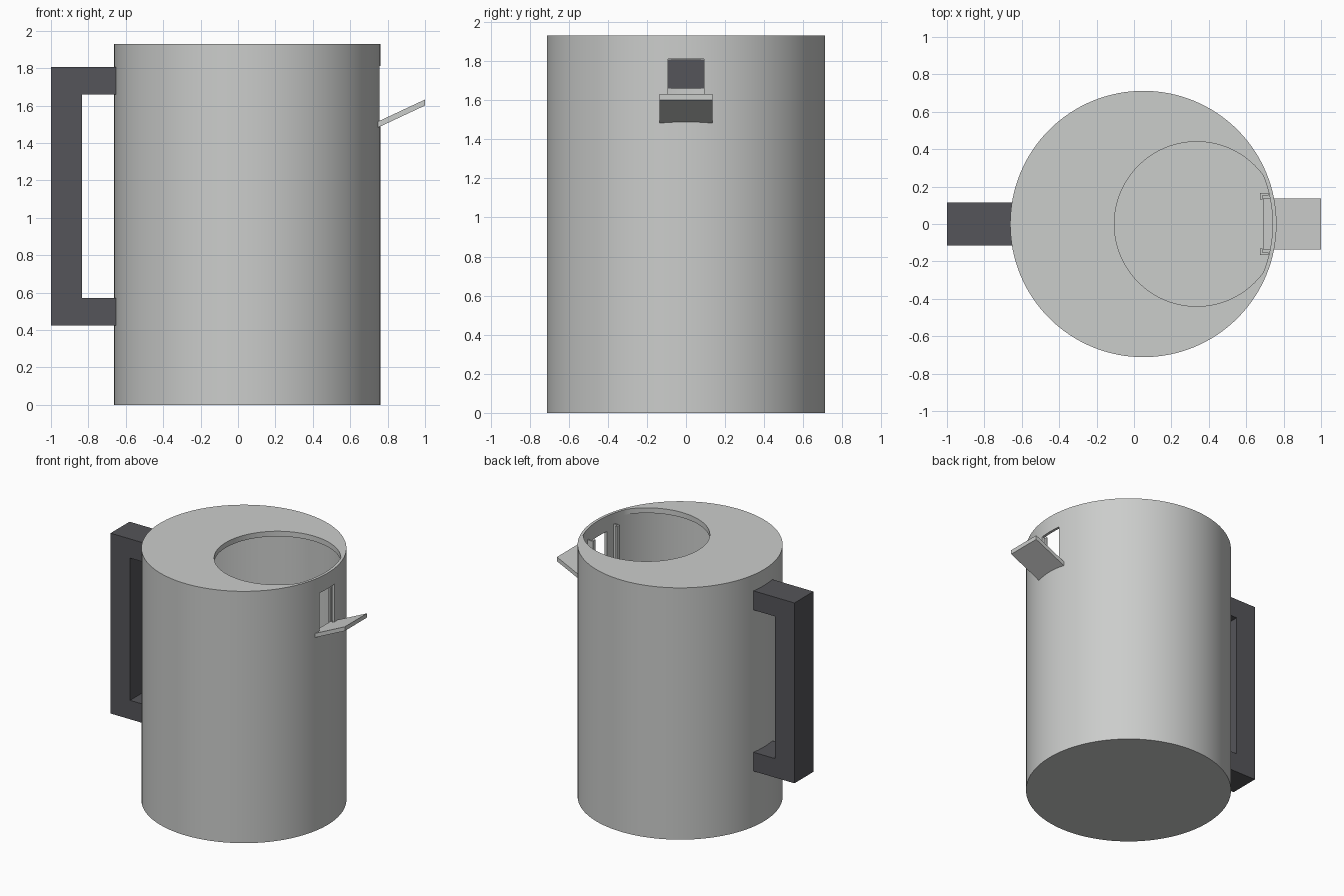
import bpy, bmesh, math

if "Cube" in bpy.data.objects:
    bpy.data.objects.remove(bpy.data.objects["Cube"], do_unlink=True)

CX, R, WALL, H = 0.05, 0.712, 0.02, 1.93
RI = R - WALL


def material(name, rgb):
    m = bpy.data.materials.new(name)
    m.use_nodes = True
    m.diffuse_color = (*rgb, 1)
    m.node_tree.nodes["Principled BSDF"].inputs["Base Color"].default_value = (*rgb, 1)
    return m


STEEL = material("brushed steel", (0.6, 0.61, 0.6))
BLACK = material("black plastic", (0.09, 0.09, 0.1))


def prism(name, points, depth, mat):
    """Extrude a closed 3D outline along the depth vector."""
    bm = bmesh.new()
    face = bm.faces.new([bm.verts.new(p) for p in points])
    ext = bmesh.ops.extrude_face_region(bm, geom=[face])
    bmesh.ops.translate(bm, vec=depth,
                        verts=[v for v in ext["geom"] if isinstance(v, bmesh.types.BMVert)])
    bmesh.ops.recalc_face_normals(bm, faces=bm.faces)
    me = bpy.data.meshes.new(name)
    bm.to_mesh(me)
    bm.free()
    me.materials.append(mat)
    ob = bpy.data.objects.new(name, me)
    bpy.context.collection.objects.link(ob)
    return ob


def circle(cx, r, z, n=128):
    return [(cx + r * math.cos(math.tau * i / n), r * math.sin(math.tau * i / n), z)
            for i in range(n)]


def box(name, x0, x1, y0, y1, z0, z1, mat):
    return prism(name, [(x0, y0, z0), (x1, y0, z0), (x1, y1, z0), (x0, y1, z0)],
                 (0, 0, z1 - z0), mat)


def cut(target, cutter):
    cutter.hide_render = True
    mod = target.modifiers.new("cut", "BOOLEAN")
    mod.operation, mod.solver, mod.object = "DIFFERENCE", "EXACT", cutter
    bpy.ops.object.select_all(action="DESELECT")
    bpy.context.view_layer.objects.active = target
    target.select_set(True)
    bpy.ops.object.modifier_apply(modifier=mod.name)
    bpy.data.objects.remove(cutter, do_unlink=True)


# Hollow body
body = prism("pitcher_body", circle(CX, R, 0), (0, 0, H), STEEL)
cut(body, prism("cavity_cutter", circle(CX, RI, 0.02), (0, 0, H - 0.06), STEEL))

# Off-centre opening, kept inside the inner wall
opening = []
for x, y, z in circle(0.335, 0.44, H - 0.2):
    k = min(1, (RI - 0.001) / math.hypot(x - CX, y))
    opening.append((CX + (x - CX) * k, y * k, z))
cut(body, prism("opening_cutter", opening, (0, 0, 0.4), STEEL))

# Pouring window
cut(body, box("window_cutter", 0.6, 0.9, -0.092, 0.092, 1.5, 1.81, STEEL))
bpy.ops.object.shade_smooth_by_angle(angle=math.radians(30))

# Sloping spout lip
prism("spout_lip", [(0.69, -0.135, 1.455), (1, -0.135, 1.6), (1, -0.135, 1.632),
                    (0.69, -0.135, 1.487)], (0, 0.27, 0), STEEL)

# Channels beside the window that hold a strainer
for side, s in (("left", 1), ("right", -1)):
    outline = [(0.72, 0.165), (0.675, 0.165), (0.675, 0.13), (0.687, 0.13),
               (0.687, 0.152), (0.72, 0.152)]
    prism(side + "_strainer_channel", [(x, s * y, 1.45) for x, y in outline],
          (0, 0, 0.4), STEEL)

# Square handle, its arms passing through the wall
profile = [(-1, 0.425), (-0.63, 0.425), (-0.63, 0.57), (-0.835, 0.57),
           (-0.835, 1.66), (-0.63, 1.66), (-0.63, 1.807), (-1, 1.807)]
prism("handle", [(x, -0.115, z) for x, z in profile], (0, 0.23, 0), BLACK)
